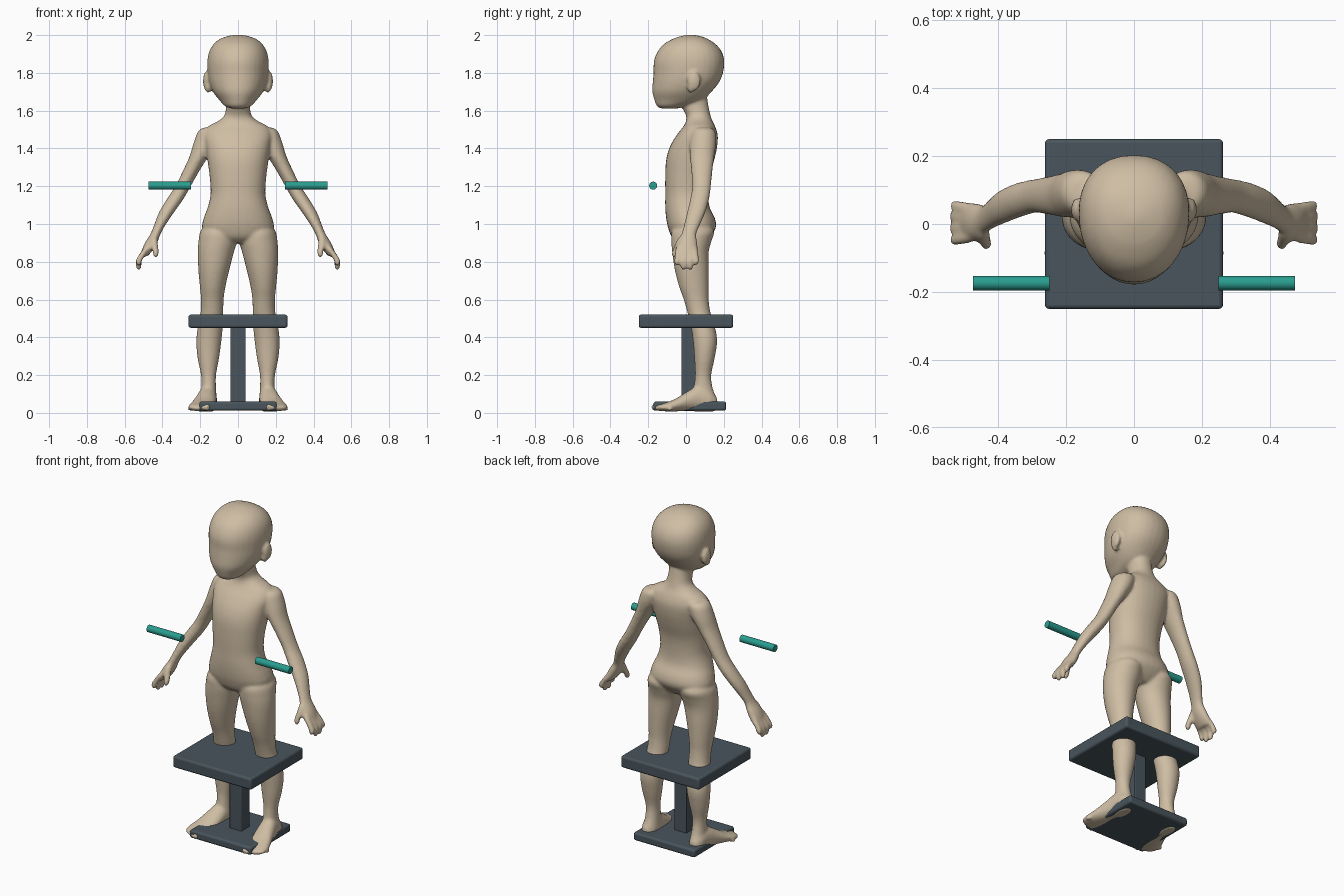
import bpy, bmesh, math
from mathutils import Vector

cube = bpy.data.objects.get("Cube")
if cube:
    bpy.data.objects.remove(cube)


def material(name, rgb):
    m = bpy.data.materials.new(name)
    m.use_nodes = True
    m.diffuse_color = (*rgb, 1)
    m.node_tree.nodes["Principled BSDF"].inputs["Base Color"].default_value = (*rgb, 1)
    return m


BEIGE = material("beige mannequin", (0.62, 0.51, 0.37))
SLATE = material("slate", (0.065, 0.09, 0.107))
TEAL = material("teal", (0.023, 0.337, 0.275))


def spline(rows, steps=4):
    """Catmull-Rom interpolation of the section rows."""
    out = []
    for i in range(len(rows) - 1):
        p0, p1, p2, p3 = (rows[max(0, min(len(rows) - 1, i + k))] for k in (-1, 0, 1, 2))
        for s in range(steps):
            t = s / steps
            out.append([0.5 * (2 * b + (c - a) * t + (2 * a - 5 * b + 4 * c - d) * t * t
                               + (3 * b - a - 3 * c + d) * t ** 3)
                        for a, b, c, d in zip(p0, p1, p2, p3)])
    return out + [list(rows[-1])]


def loft(bm, rows, side=1, axis="Z", power=2.0, taper=0.0, count=32):
    """Rows are (level, x min, x max, other min, other max)."""
    rings = []
    for level, x0, x1, w0, w1 in spline(rows):
        ring = []
        for i in range(count):
            a = 2 * math.pi * i / count
            c, s = math.cos(a), math.sin(a)
            c = math.copysign(abs(c) ** (2 / power), c) * (1 + taper * s)
            s = math.copysign(abs(s) ** (2 / power), s)
            x = side * ((x0 + x1) / 2 + c * (x1 - x0) / 2)
            w = (w0 + w1) / 2 + s * (w1 - w0) / 2
            ring.append(bm.verts.new((x, w, level) if axis == "Z" else (x, level, w)))
        rings.append(ring)
    for r, q in zip(rings, rings[1:]):
        for i in range(count):
            j = (i + 1) % count
            bm.faces.new((r[i], r[j], q[j], q[i]))
    bm.faces.new(rings[0])
    bm.faces.new(rings[-1])


def tube(bm, side, points):
    """Chain of (x, y, z, radius) going downwards."""
    x, y, z, r = points[0]
    xe, ye, ze, re = points[-1]
    rows = [(z + r * 0.7, x - r * 0.5, x + r * 0.5, y - r * 0.5, y + r * 0.5)]
    rows += [(z, x - r, x + r, y - r, y + r) for x, y, z, r in points]
    rows.append((ze - re * 0.8, xe - re * 0.5, xe + re * 0.5, ye - re * 0.5, ye + re * 0.5))
    loft(bm, rows, side, count=14)


def ball(bm, centre, size):
    verts = bmesh.ops.create_uvsphere(bm, u_segments=20, v_segments=12, radius=1)["verts"]
    for v in verts:
        v.co = Vector(centre) + Vector(a * b for a, b in zip(v.co, size))


bm = bmesh.new()

# Torso and neck
torso = [(0.90, .10, -.04, .09), (0.93, .16, -.075, .125), (0.98, .19, -.095, .158),
         (1.03, .182, -.105, .153), (1.09, .16, -.11, .125), (1.16, .145, -.11, .118),
         (1.25, .15, -.11, .125), (1.34, .162, -.105, .15), (1.41, .172, -.085, .165),
         (1.47, .18, -.05, .168), (1.515, .16, -.015, .155), (1.545, .105, 0, .14),
         (1.575, .072, 0, .13), (1.62, .063, -.02, .12), (1.68, .06, -.03, .11)]
loft(bm, [(z, -w, w, a, b) for z, w, a, b in torso], power=2.2)

# Head
head = [(1.612, .04, -.135, -.04), (1.625, .07, -.155, .0), (1.655, .098, -.167, .085),
        (1.70, .132, -.178, .135), (1.75, .152, -.176, .175), (1.80, .16, -.172, .196),
        (1.86, .162, -.17, .203), (1.91, .153, -.152, .19), (1.95, .131, -.12, .16),
        (1.98, .095, -.07, .115), (1.995, .052, -.025, .075), (2.002, .015, .01, .035)]
loft(bm, [(z, -w, w, a, b) for z, w, a, b in head], power=2.15, taper=.08)

for side in (1, -1):
    # Ear
    ball(bm, (side * .167, .042, 1.757), (.018, .036, .052))
    ball(bm, (side * .158, .028, 1.725), (.02, .022, .03))

    # Leg
    loft(bm, [(1.0, .05, .17, -.04, .12), (.96, .012, .20, -.075, .15),
              (.91, .006, .209, -.078, .135), (.85, .022, .213, -.073, .12),
              (.76, .045, .21, -.06, .12), (.67, .066, .202, -.037, .12),
              (.60, .076, .196, -.012, .12), (.53, .078, .198, .008, .13),
              (.46, .08, .212, .025, .152), (.38, .088, .221, .037, .165),
              (.29, .10, .214, .044, .152), (.20, .116, .196, .048, .134),
              (.13, .116, .194, .04, .142), (.07, .112, .20, .03, .165),
              (.03, .115, .20, .02, .168), (.008, .13, .185, .04, .15)], side)

    # Foot, turned slightly outwards
    loft(bm, [(.165, .14, .18, .015, .08), (.13, .115, .20, .008, .12),
              (.07, .112, .21, .008, .145), (.01, .115, .228, .01, .115),
              (-.05, .122, .25, .008, .078), (-.10, .13, .264, .008, .056),
              (-.135, .14, .255, .01, .045), (-.155, .16, .225, .016, .036)],
         side, "Y")
    for i in range(5):
        r = .021 - .0022 * i
        ball(bm, (side * (.163 + .023 * i), -.157 + .0045 * i * i, .009 + r),
             (r * .85, r * 1.35, r))

    # Arm
    loft(bm, [(1.51, .10, .185, .05, .13), (1.49, .09, .212, .03, .155),
              (1.43, .11, .235, .02, .16), (1.36, .155, .256, .02, .15),
              (1.28, .205, .292, .028, .14), (1.20, .25, .332, .033, .132),
              (1.13, .29, .378, .022, .122), (1.06, .34, .419, .005, .102),
              (.99, .387, .446, -.012, .072), (.945, .411, .465, -.025, .055),
              (.90, .428, .493, -.045, .06), (.86, .452, .51, -.052, .064),
              (.83, .478, .52, -.045, .06)], side)

    # Fingers and thumb
    for y, tip in ((-.044, .79), (-.012, .768), (.021, .768), (.05, .795)):
        tube(bm, side, [(.485, y * .9, .87, .016), (.512, y, .83, .0175),
                        (.527, y * 1.08, .80, .0165), (.525, y * 1.08, tip, .014)])
    tube(bm, side, [(.445, -.025, .92, .02), (.443, -.042, .885, .02),
                    (.435, -.056, .855, .017), (.436, -.062, .835, .014)])

bmesh.ops.recalc_face_normals(bm, faces=bm.faces)
mesh = bpy.data.meshes.new("mannequin_body")
bm.to_mesh(mesh)
bm.free()
mesh.materials.append(BEIGE)
body = bpy.data.objects.new("mannequin_body", mesh)
bpy.context.collection.objects.link(body)

# Fuse the parts into one soft surface
remesh = body.modifiers.new("fuse", "REMESH")
remesh.mode = "VOXEL"
remesh.voxel_size = 0.008
remesh.use_smooth_shade = True
soften = body.modifiers.new("soften", "SMOOTH")
soften.factor = 0.5
soften.iterations = 7


def box(name, low, high, bevel):
    low, high = Vector(low), Vector(high)
    bpy.ops.mesh.primitive_cube_add(size=1, location=(low + high) / 2)
    o = bpy.context.object
    o.name = name
    o.scale = high - low
    bpy.ops.object.transform_apply(location=False, rotation=False, scale=True)
    o.data.materials.append(SLATE)
    b = o.modifiers.new("rounded edges", "BEVEL")
    b.width = bevel
    b.segments = 3
    bpy.ops.object.shade_smooth_by_angle()


# Stool
box("seat", (-.262, -.25, .45), (.262, .25, .52), .012)
box("post", (-.04, -.025, .05), (.04, .055, .46), .005)
box("base", (-.205, -.172, .012), (.205, .212, .06), .012)

# Hand grips
for name, side in (("left_grip", 1), ("right_grip", -1)):
    bpy.ops.mesh.primitive_cylinder_add(vertices=32, radius=.021, depth=.225,
                                        location=(side * .3615, -.174, 1.203),
                                        rotation=(0, math.pi / 2, 0))
    grip = bpy.context.object
    grip.name = name
    grip.data.materials.append(TEAL)
    bpy.ops.object.shade_smooth_by_angle()
